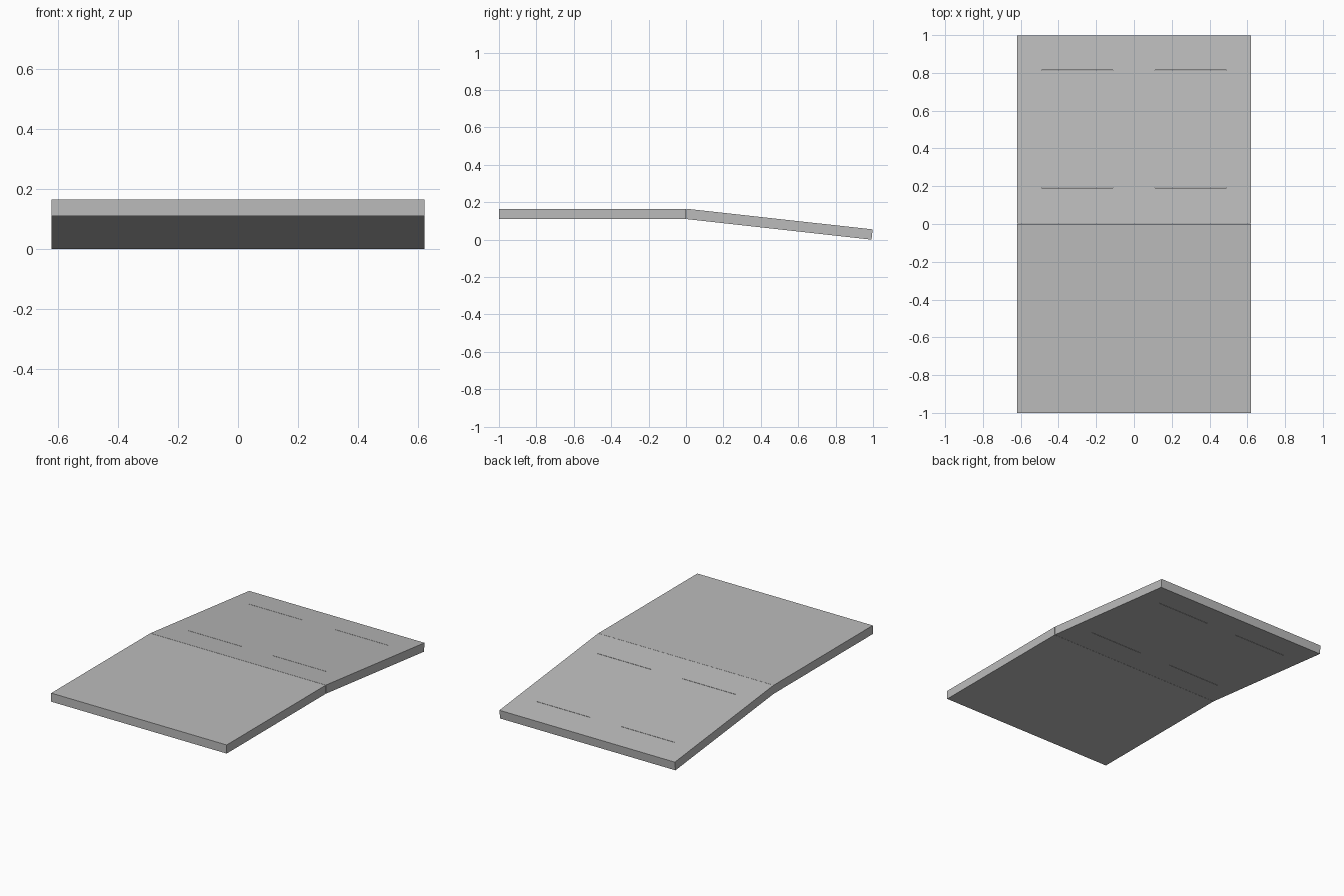
import bpy, bmesh, math
from mathutils import Matrix

if "Cube" in bpy.data.objects:
    bpy.data.objects.remove(bpy.data.objects["Cube"])

HALF_W = 0.62      # half width of the deck
THICK = 0.055      # slab thickness
TOP = 0.165        # height of the flat deck
TILT = math.asin((TOP - THICK) / 1.0)

grey = bpy.data.materials.new("plain_grey")
grey.diffuse_color = (0.5, 0.5, 0.5, 1)
grey.use_nodes = True
grey.node_tree.nodes["Principled BSDF"].inputs["Base Color"].default_value = grey.diffuse_color


def prism(name, profile, x0, x1):
    """Extrude a side profile of (y, z) points from x0 to x1."""
    bm = bmesh.new()
    face = bm.faces.new([bm.verts.new((x0, y, z)) for y, z in profile])
    ext = bmesh.ops.extrude_face_region(bm, geom=[face])
    moved = [g for g in ext["geom"] if isinstance(g, bmesh.types.BMVert)]
    bmesh.ops.translate(bm, verts=moved, vec=(x1 - x0, 0, 0))
    bmesh.ops.recalc_face_normals(bm, faces=bm.faces)
    mesh = bpy.data.meshes.new(name)
    bm.to_mesh(mesh)
    bm.free()
    mesh.materials.append(grey)
    obj = bpy.data.objects.new(name, mesh)
    bpy.context.collection.objects.link(obj)
    return obj


# flat deck
prism("flat_deck", [(-1, TOP - THICK), (0, TOP - THICK), (0, TOP), (-1, TOP)],
      -HALF_W, HALF_W)

# sloping deck, hinged on the rear edge of the flat deck
drop = math.tan(TILT)
dy, dz = THICK * math.sin(TILT), THICK * math.cos(TILT)
end_y, end_z = 0.998, TOP - 0.998 * drop
start_z = TOP - THICK / math.cos(TILT)
ramp = prism("sloping_deck",
             [(0.0015, start_z), (end_y - dy, end_z - dz), (end_y, end_z), (0.0015, TOP)],
             -HALF_W, HALF_W)

# fine seams through the sloping deck
for side in (-1, 1):
    for y in (0.193, 0.813):
        x0, x1 = sorted((side * 0.11, side * 0.49))
        cutter = prism("seam_cutter", [(y - 0.0012, -0.2), (y + 0.0012, -0.2),
                                       (y + 0.0012, 0.4), (y - 0.0012, 0.4)], x0, x1)
        cutter.hide_render = True
        cutter.hide_viewport = True
        cut = ramp.modifiers.new("seam", "BOOLEAN")
        cut.operation = "DIFFERENCE"
        cut.solver = "EXACT"
        cut.object = cutter

# settle the lowest edge on the ground
low = min(v.co.z for v in ramp.data.vertices)
ramp.data.transform(Matrix.Translation((0, 0, -low)))
